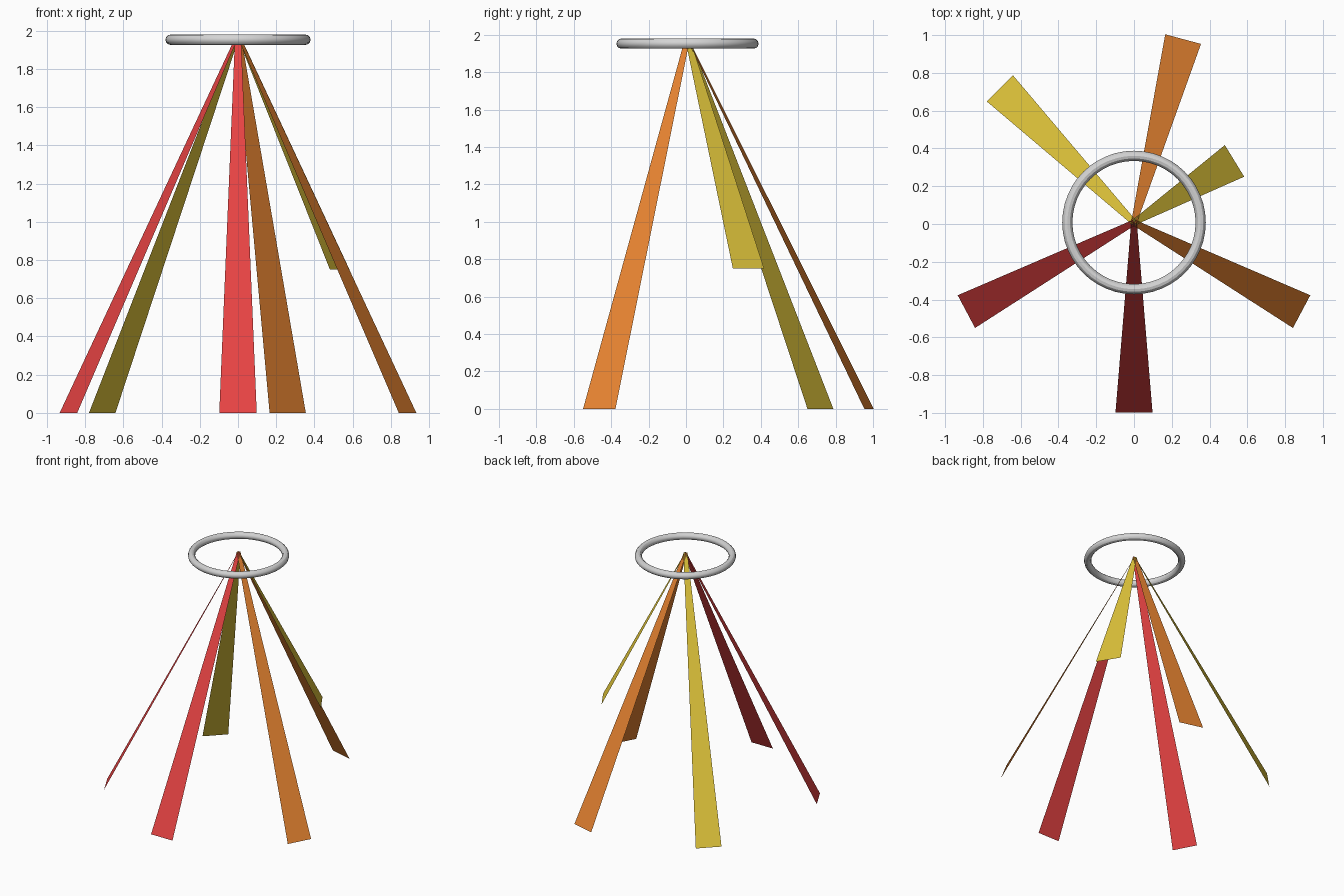
import bpy, math
from mathutils import Vector

if "Cube" in bpy.data.objects:
    bpy.data.objects.remove(bpy.data.objects["Cube"])

APEX = Vector((0, 0.008, 1.98))
REACH, BOTTOM_HALF, TOP_HALF = 1.005, 0.098, 0.015


def material(name, color):
    m = bpy.data.materials.new(name)
    m.diffuse_color = (*color, 1)
    m.use_nodes = True
    m.node_tree.nodes["Principled BSDF"].inputs["Base Color"].default_value = m.diffuse_color
    return m


red = material("red", (0.79, 0.056, 0.056))
orange = material("orange", (0.79, 0.227, 0.03))
yellow = material("yellow", (0.775, 0.578, 0.045))
grey = material("light grey", (0.66, 0.66, 0.66))


def ribbon(name, degrees, mat, length=1.0):
    """Flat tapered strip running from the apex down and outward."""
    a = math.radians(degrees)
    side = Vector((-math.sin(a), math.cos(a), 0))
    down = Vector((REACH * math.cos(a), REACH * math.sin(a), -APEX.z)) * length
    end = APEX + down
    verts = [APEX + side * TOP_HALF, APEX - side * TOP_HALF,
             end - side * BOTTOM_HALF, end + side * BOTTOM_HALF]
    # wound so that the normal faces outward and up
    mesh = bpy.data.meshes.new(name)
    mesh.from_pydata(verts, [], [(0, 1, 2, 3)])
    mesh.materials.append(mat)
    mesh.update()
    if mesh.polygons[0].normal.z < 0:
        mesh.flip_normals()
    bpy.context.collection.objects.link(bpy.data.objects.new(name, mesh))


# Six hanging ribbons, one of them shorter
ribbon("front_ribbon", 270, red)
ribbon("left_ribbon", 208, red)
ribbon("right_ribbon", 332, orange)
ribbon("back_ribbon", 75, orange)
ribbon("back_left_ribbon", 135, yellow)
ribbon("short_ribbon", 31.5, yellow, 0.621)

# Ring around the apex
bpy.ops.mesh.primitive_torus_add(major_radius=0.353, minor_radius=0.027,
                                 major_segments=48, minor_segments=12,
                                 location=(0, APEX.y, 1.953))
ring = bpy.context.object
ring.name = "top_ring"
ring.data.materials.append(grey)
bpy.ops.object.shade_smooth_by_angle()
